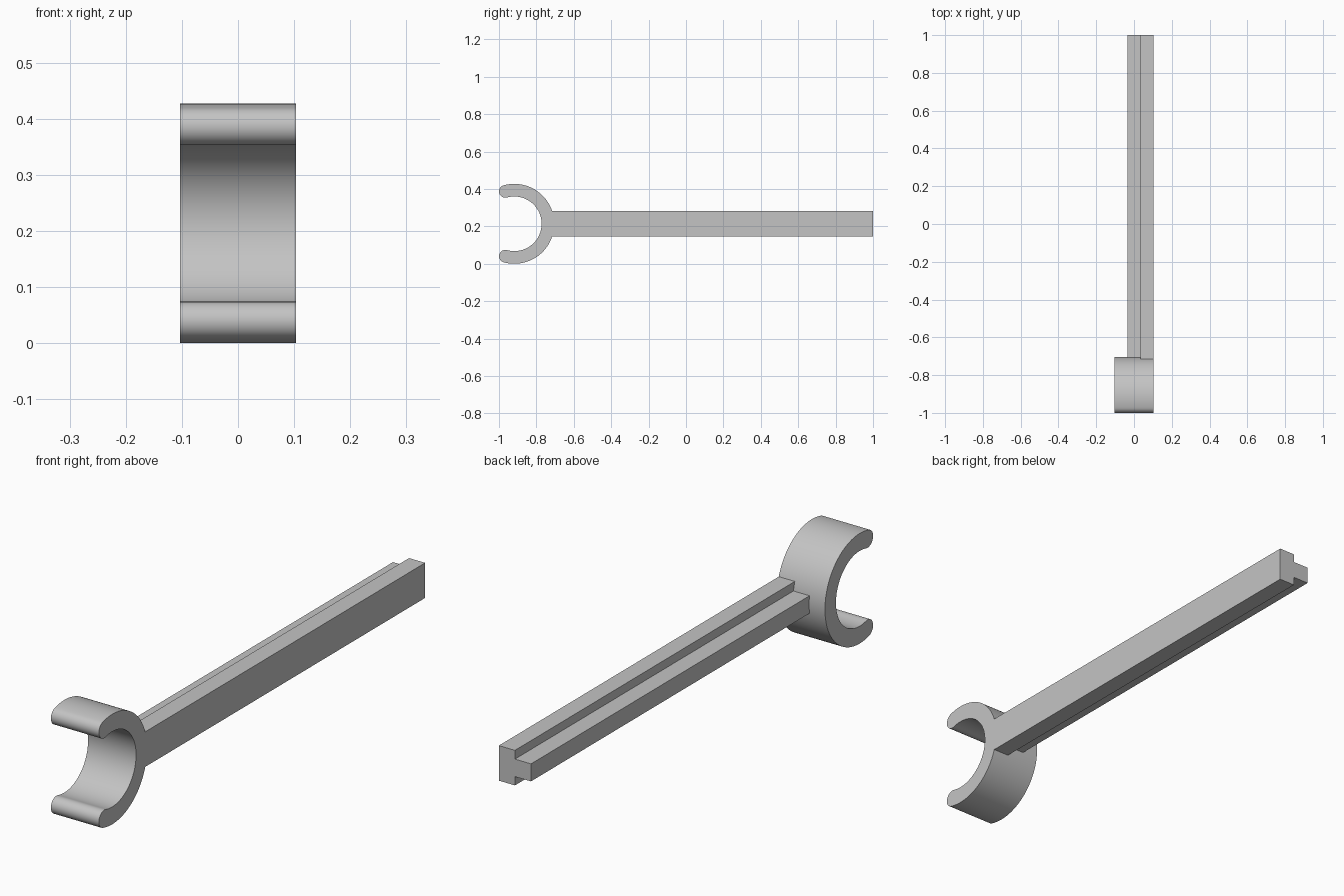
import bpy
import bmesh
from math import sin, cos, asin, pi, radians

cube = bpy.data.objects.get("Cube")
if cube:
    bpy.data.objects.remove(cube, do_unlink=True)

grey = bpy.data.materials.new("plain grey")
grey.use_nodes = True
colour = (0.55, 0.55, 0.55, 1)
grey.diffuse_color = colour
grey.node_tree.nodes["Principled BSDF"].inputs["Base Color"].default_value = colour

# Clip ring: centre, radii and how far each arm reaches around
CY, CZ = -0.918, 0.2135
OUTER, INNER = 0.2135, 0.146
MID, TIP = (OUTER + INNER) / 2, (OUTER - INNER) / 2
REACH = radians(105.5)
HALF_WIDTH = 0.103


def arc(y, z, radius, start, end, steps):
    return [(y + radius * cos(start + (end - start) * i / steps),
             z + radius * sin(start + (end - start) * i / steps))
            for i in range(steps + 1)]


def extrude_profile(name, profile, x0, x1):
    """Extrude a side profile of (y, z) points from x0 to x1."""
    bm = bmesh.new()
    face = bm.faces.new([bm.verts.new((x0, y, z)) for y, z in profile])
    grown = bmesh.ops.extrude_face_region(bm, geom=[face])["geom"]
    verts = [v for v in grown if isinstance(v, bmesh.types.BMVert)]
    bmesh.ops.translate(bm, verts=verts, vec=(x1 - x0, 0, 0))
    bmesh.ops.recalc_face_normals(bm, faces=bm.faces)
    mesh = bpy.data.meshes.new(name)
    bm.to_mesh(mesh)
    bm.free()
    mesh.materials.append(grey)
    obj = bpy.data.objects.new(name, mesh)
    bpy.context.collection.objects.link(obj)
    return obj


def bar(name, half_height, x0, x1):
    """Straight bar whose front end fits the curve of the ring."""
    seat = OUTER - 0.002
    a = asin(half_height / seat)
    profile = arc(CY, CZ, seat, a, -a, 12)
    profile += [(1, CZ - half_height), (1, CZ + half_height)]
    return extrude_profile(name, profile, x0, x1)


# Open clip with rounded arm tips
def tip(angle, start):
    return arc(CY + MID * cos(angle), CZ + MID * sin(angle),
               TIP, start, start + pi, 16)[1:-1]


outline = (arc(CY, CZ, OUTER, -REACH, REACH, 72) + tip(REACH, REACH)
           + arc(CY, CZ, INNER, REACH, -REACH, 72) + tip(-REACH, pi - REACH))
clip = extrude_profile("clip_ring", outline, -HALF_WIDTH, HALF_WIDTH)
bpy.ops.object.select_all(action="DESELECT")
clip.select_set(True)
bpy.context.view_layer.objects.active = clip
bpy.ops.object.shade_smooth_by_angle(angle=radians(30))

# Handle: tall rail flush with the clip's left side, and a lower rib beside it
bar("handle_rail", 0.068, 0.034, HALF_WIDTH)
bar("handle_rib", 0.034, -0.035, 0.034)
